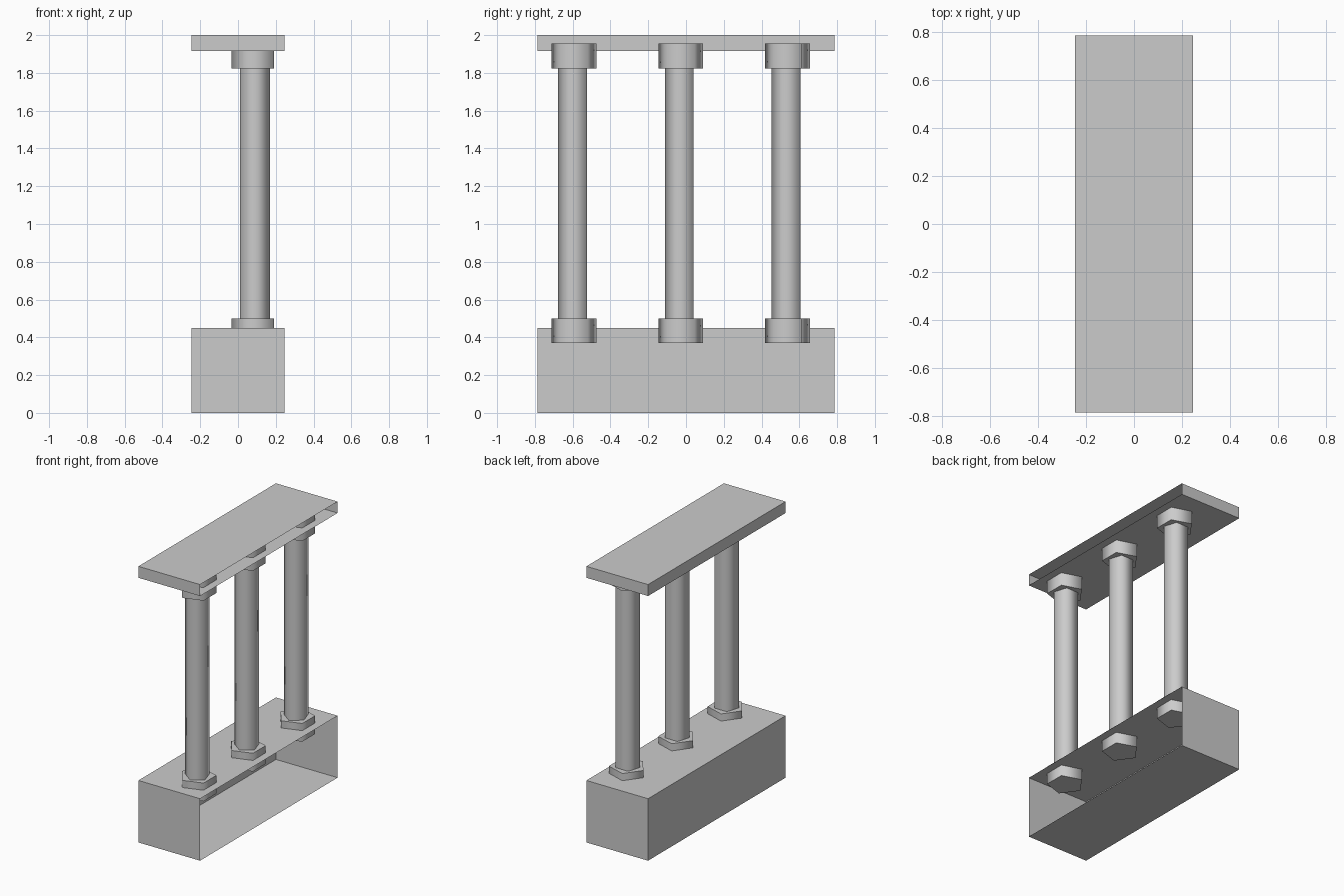
import bpy, bmesh, math

if "Cube" in bpy.data.objects:
    bpy.data.objects.remove(bpy.data.objects["Cube"])

HALF_X, HALF_Y = 0.247, 0.787
ROW_X = 0.09
ROW_Y = (-0.593, -0.028, 0.537)


def finish(bm, name):
    mesh = bpy.data.meshes.new(name)
    bm.to_mesh(mesh)
    bm.free()
    obj = bpy.data.objects.new(name, mesh)
    bpy.context.collection.objects.link(obj)
    return obj


def open_box(name, z0, z1):
    """Hollow box whose +x side is left open."""
    bm = bmesh.new()
    bmesh.ops.create_cube(bm, size=1)
    for v in bm.verts:
        v.co = (v.co.x * 2 * HALF_X, v.co.y * 2 * HALF_Y, z0 + (v.co.z + 0.5) * (z1 - z0))
    bm.normal_update()
    side = [f for f in bm.faces if f.normal.x > 0.9]
    bmesh.ops.delete(bm, geom=side, context='FACES_ONLY')
    return finish(bm, name)


def prism(name, y, z0, z1, radius, angle, ends):
    """Five-sided smooth-shaded prism, one corner pointing along angle."""
    bm = bmesh.new()
    rings = [[bm.verts.new((ROW_X + radius * math.cos(angle + i * math.tau / 5),
                            y + radius * math.sin(angle + i * math.tau / 5), z))
              for i in range(5)] for z in (z0, z1)]
    low, high = rings
    for i in range(5):
        j = (i + 1) % 5
        bm.faces.new((low[i], low[j], high[j], high[i])).smooth = True
    if ends:
        bm.faces.new(low[::-1])
        bm.faces.new(high)
        for e in bm.edges:
            e.smooth = not any(len(f.verts) == 5 for f in e.link_faces)
    return finish(bm, name)


# Base and top rail
open_box("base", 0.0, 0.449)
open_box("top_rail", 1.917, 2.0)

# Row of columns, each with a collar sunk into the base and the rail
for n, y in enumerate(ROW_Y, 1):
    prism(f"column_{n}", y, 0.501, 1.822, 0.084, -math.pi / 2, False)
    prism(f"lower_collar_{n}", y, 0.369, 0.501, 0.1245, math.pi, True)
    prism(f"upper_collar_{n}", y, 1.822, 1.956, 0.1245, math.pi, True)
